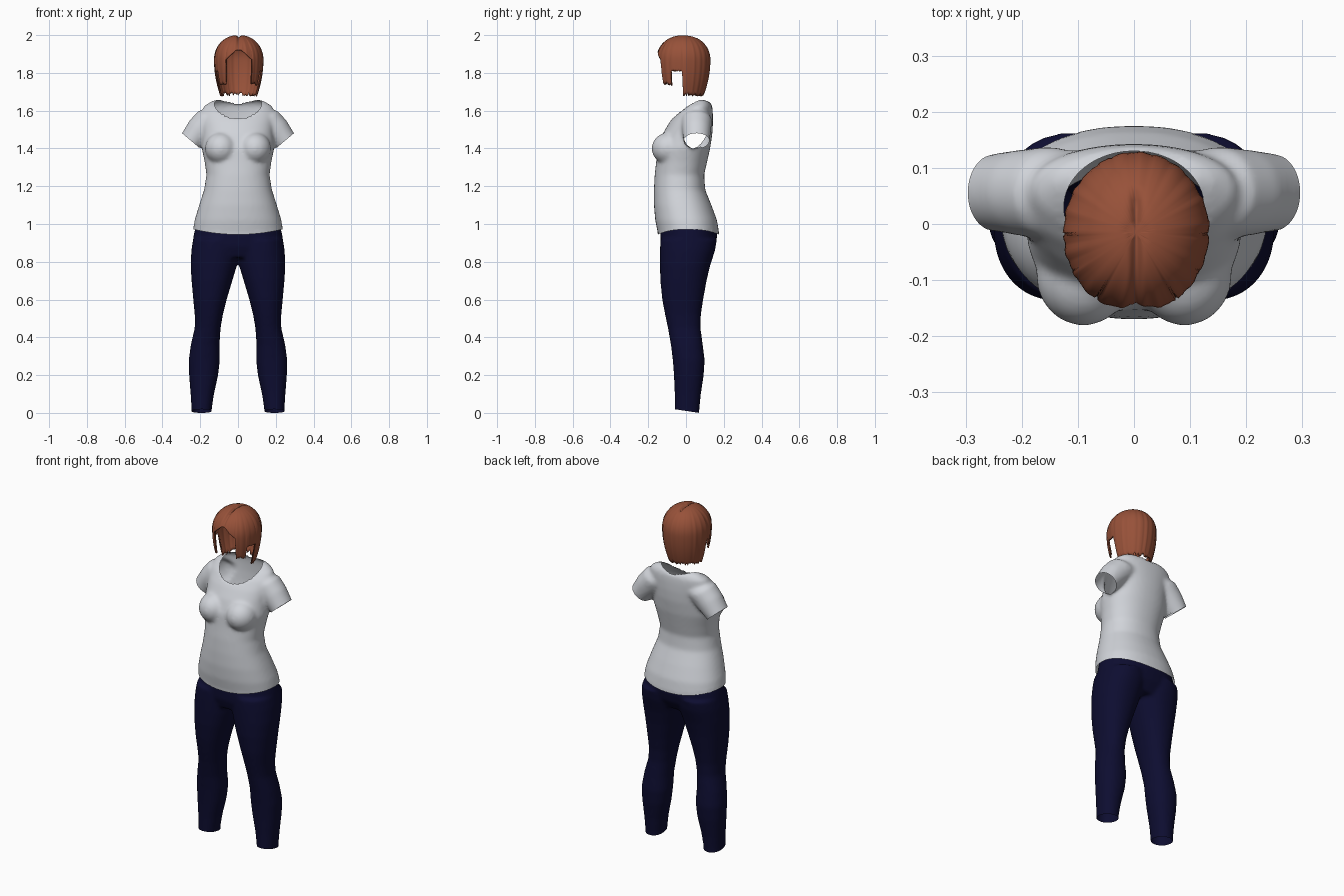
import bpy, bmesh, math, random
from mathutils import Vector

random.seed(4)
cube = bpy.data.objects.get("Cube")
if cube:
    bpy.data.objects.remove(cube, do_unlink=True)


def material(name, rgb):
    mat = bpy.data.materials.new(name)
    mat.use_nodes = True
    mat.diffuse_color = (*rgb, 1)
    bsdf = mat.node_tree.nodes["Principled BSDF"]
    bsdf.inputs["Base Color"].default_value = (*rgb, 1)
    bsdf.inputs["Roughness"].default_value = 0.8
    return mat


shirt_grey = material("light grey cotton", (0.64, 0.66, 0.70))
navy = material("navy denim", (0.004, 0.004, 0.03))
auburn = material("auburn hair", (0.31, 0.083, 0.041))


def make_object(name, bm, mat):
    mesh = bpy.data.meshes.new(name)
    bm.to_mesh(mesh)
    bm.free()
    mesh.materials.append(mat)
    mesh.shade_smooth()
    obj = bpy.data.objects.new(name, mesh)
    bpy.context.collection.objects.link(obj)
    return obj


def signed_pow(v, p):
    return math.copysign(abs(v) ** p, v)


def oval(center, u, v, power=2.2, n=40):
    """Ring of points: a superellipse spanned by half-axes u and v."""
    pts = []
    for i in range(n):
        a = math.tau * i / n
        pts.append(center + u * signed_pow(math.cos(a), 2 / power)
                   + v * signed_pow(math.sin(a), 2 / power))
    return pts


def flat_oval(z, x0, x1, y0, y1):
    center = Vector(((x0 + x1) / 2, (y0 + y1) / 2, z))
    return oval(center, Vector(((x1 - x0) / 2, 0, 0)), Vector((0, (y1 - y0) / 2, 0)))


def loft(bm, rings):
    """Closed solid skinned over the rings."""
    loops = [[bm.verts.new(p) for p in ring] for ring in rings]
    n = len(loops[0])
    for a, b in zip(loops, loops[1:]):
        for i in range(n):
            j = (i + 1) % n
            bm.faces.new((a[i], a[j], b[j], b[i]))
    bm.faces.new(loops[0])
    bm.faces.new(loops[-1])


def fuse(bm, voxel, smoothing):
    """Merge overlapping solids into one smooth skin."""
    bmesh.ops.recalc_face_normals(bm, faces=bm.faces)
    obj = make_object("temporary", bm, shirt_grey)
    remesh = obj.modifiers.new("Fuse", 'REMESH')
    remesh.mode = 'VOXEL'
    remesh.voxel_size = voxel
    smooth = obj.modifiers.new("Soften", 'SMOOTH')
    smooth.iterations = smoothing
    dg = bpy.context.evaluated_depsgraph_get()
    mesh = bpy.data.meshes.new_from_object(obj.evaluated_get(dg))
    bpy.data.objects.remove(obj, do_unlink=True)
    out = bmesh.new()
    out.from_mesh(mesh)
    bpy.data.meshes.remove(mesh)
    return out


def cut(bm, point, normal, keep_out=lambda c: True):
    """Slice away the side the normal points to, among the chosen faces."""
    faces = [f for f in bm.faces if keep_out(f.calc_center_median())]
    geom = set(faces)
    for f in faces:
        geom.update(f.edges)
        geom.update(f.verts)
    bmesh.ops.bisect_plane(bm, geom=list(geom), plane_co=point, plane_no=normal,
                           clear_outer=True)


# Shirt: torso rings are height, half width, front y, back y
torso = [
    (0.88, 0.238, -0.142, 0.172), (0.95, 0.241, -0.149, 0.176),
    (1.02, 0.23, -0.163, 0.164), (1.10, 0.206, -0.17, 0.135),
    (1.18, 0.18, -0.17, 0.102), (1.26, 0.167, -0.166, 0.096),
    (1.33, 0.177, -0.158, 0.112), (1.40, 0.192, -0.152, 0.128),
    (1.48, 0.188, -0.122, 0.14), (1.54, 0.192, -0.087, 0.143),
    (1.59, 0.195, -0.048, 0.142), (1.625, 0.18, -0.01, 0.139),
    (1.65, 0.14, 0.03, 0.125), (1.664, 0.09, 0.05, 0.1),
]
bm = bmesh.new()
loft(bm, [flat_oval(z, -w, w, f, b) for z, w, f, b in torso])
cuff = Vector((0.248, 0.056, 1.44))
for side in (1, -1):
    # sleeve rings are centre x, centre z, radius across, radius in depth
    loft(bm, [oval(Vector((side * x, 0.056, z)), Vector((side * 0.76, 0, 0.64)) * r,
                   Vector((0, d, 0)), 2)
              for x, z, r, d in [(0.08, 1.565, 0.06, 0.07), (0.15, 1.548, 0.08, 0.082),
                                 (0.2, 1.498, 0.076, 0.077), (0.248, 1.44, 0.064, 0.069),
                                 (0.268, 1.415, 0.062, 0.067)]])
    # bust
    bust = bmesh.ops.create_uvsphere(bm, u_segments=24, v_segments=16, radius=1)["verts"]
    for v in bust:
        v.co = Vector((side * 0.09 + v.co.x * 0.085, -0.092 + v.co.y * 0.09,
                       1.4 + v.co.z * 0.085))
bm = fuse(bm, 0.009, 12)
for side in (1, -1):
    cut(bm, (side * cuff.x, cuff.y, cuff.z), (side * 0.64, 0, -0.76),
        lambda c: side * c.x > 0.203 and 1.36 < c.z < 1.56)


# Neckline and hem: trim, then snap the raw edge to a clean curve
def neck_radius(co):
    return math.hypot(co.x / 0.125, (co.y - 0.03) / 0.1)


def hem_height(co):
    return 0.944 + 0.5 * co.x ** 2


trim = [v for v in bm.verts if v.co.z < hem_height(v.co)
        or (v.co.z > 1.5 and neck_radius(v.co) < 1)]
bmesh.ops.delete(bm, geom=trim, context='VERTS')
for v in bm.verts:
    if v.is_boundary:
        if v.co.z < 1.05:
            v.co.z = hem_height(v.co)
        elif v.co.z > 1.52 and abs(v.co.x) < 0.17:
            r = neck_radius(v.co)
            v.co.x /= r
            v.co.y = 0.03 + (v.co.y - 0.03) / r
make_object("shirt", bm, shirt_grey)

# Trousers: leg rings are height, inner x, outer x, front y, back y
leg = [
    (-0.05, 0.14, 0.245, -0.06, 0.07), (0.02, 0.139, 0.246, -0.06, 0.071),
    (0.1, 0.127, 0.251, -0.06, 0.079), (0.2, 0.105, 0.259, -0.064, 0.094),
    (0.28, 0.096, 0.261, -0.07, 0.099), (0.36, 0.098, 0.25, -0.08, 0.089),
    (0.45, 0.092, 0.229, -0.096, 0.077), (0.52, 0.08, 0.229, -0.111, 0.079),
    (0.6, 0.06, 0.237, -0.126, 0.091), (0.7, 0.03, 0.246, -0.136, 0.109),
    (0.78, 0.006, 0.251, -0.138, 0.128), (0.86, -0.01, 0.247, -0.138, 0.154),
    (0.92, -0.01, 0.238, -0.135, 0.164),
]
hips = [(0.82, 0.2, -0.115, 0.115), (0.88, 0.243, -0.135, 0.152),
        (0.94, 0.235, -0.136, 0.167), (1.03, 0.215, -0.13, 0.145)]
bm = bmesh.new()
for side in (1, -1):
    loft(bm, [flat_oval(z, side * i, side * o, f, b) for z, i, o, f, b in leg])
loft(bm, [flat_oval(z, -w, w, f, b) for z, w, f, b in hips])
bm = fuse(bm, 0.009, 10)
cut(bm, (0, 0, 1), (0, 0, 1))
cut(bm, (0, 0.07, 0), (0, -0.15, -1))
make_object("trousers", bm, navy)


# Hair: a bob open at the face, with side locks, ear gaps and a long back
def hair_end(deg):
    jag = random.uniform(-0.01, 0.01)
    if deg < 33:
        return 1.935 - 0.002 * deg
    if deg < 62:
        return 1.74 + jag
    if deg < 88:
        return 1.81 + jag * 0.5
    return 1.685 + jag


COLS, ROWS, MID, DOME = 144, 24, 1.87, 0.13
bm = bmesh.new()
grid = []
for i in range(COLS):
    angle = math.tau * i / COLS
    deg = math.degrees(min(angle, math.tau - angle))
    end = hair_end(deg)
    if end > MID:
        length = math.acos((end - MID) / DOME)
    else:
        length = math.pi / 2 + (MID - end) / DOME
    strand = 0.008 * math.sin(angle * 23) + random.uniform(-0.006, 0.006)
    col = []
    for k in range(1, ROWS + 1):
        w = length * k / ROWS
        if w < math.pi / 2:
            r, z = math.sin(w) ** 0.9, MID + DOME * math.cos(w)
        else:
            z = MID - (w - math.pi / 2) * DOME
            r = 1 - 6.9 * (MID - z) ** 2
        r *= 1 + strand * min(1, w)
        x = 0.13 * r * math.sin(angle)
        y = -0.015 - 0.143 * r * math.cos(angle)
        # centre parting
        if y < 0.05:
            z -= 0.012 * math.exp(-(x / 0.009) ** 2)
        col.append(bm.verts.new((x + 0.004, y, z)))
    grid.append(col)
crown = bm.verts.new((0.004, -0.015, MID + DOME - 0.012))
for a, b in zip(grid, grid[1:] + grid[:1]):
    bm.faces.new((crown, a[0], b[0]))
    for k in range(ROWS - 1):
        bm.faces.new((a[k], a[k + 1], b[k + 1], b[k]))
bmesh.ops.recalc_face_normals(bm, faces=bm.faces)
hair = make_object("hair", bm, auburn)
shell = hair.modifiers.new("Thickness", 'SOLIDIFY')
shell.thickness = 0.008
shell.offset = -1
